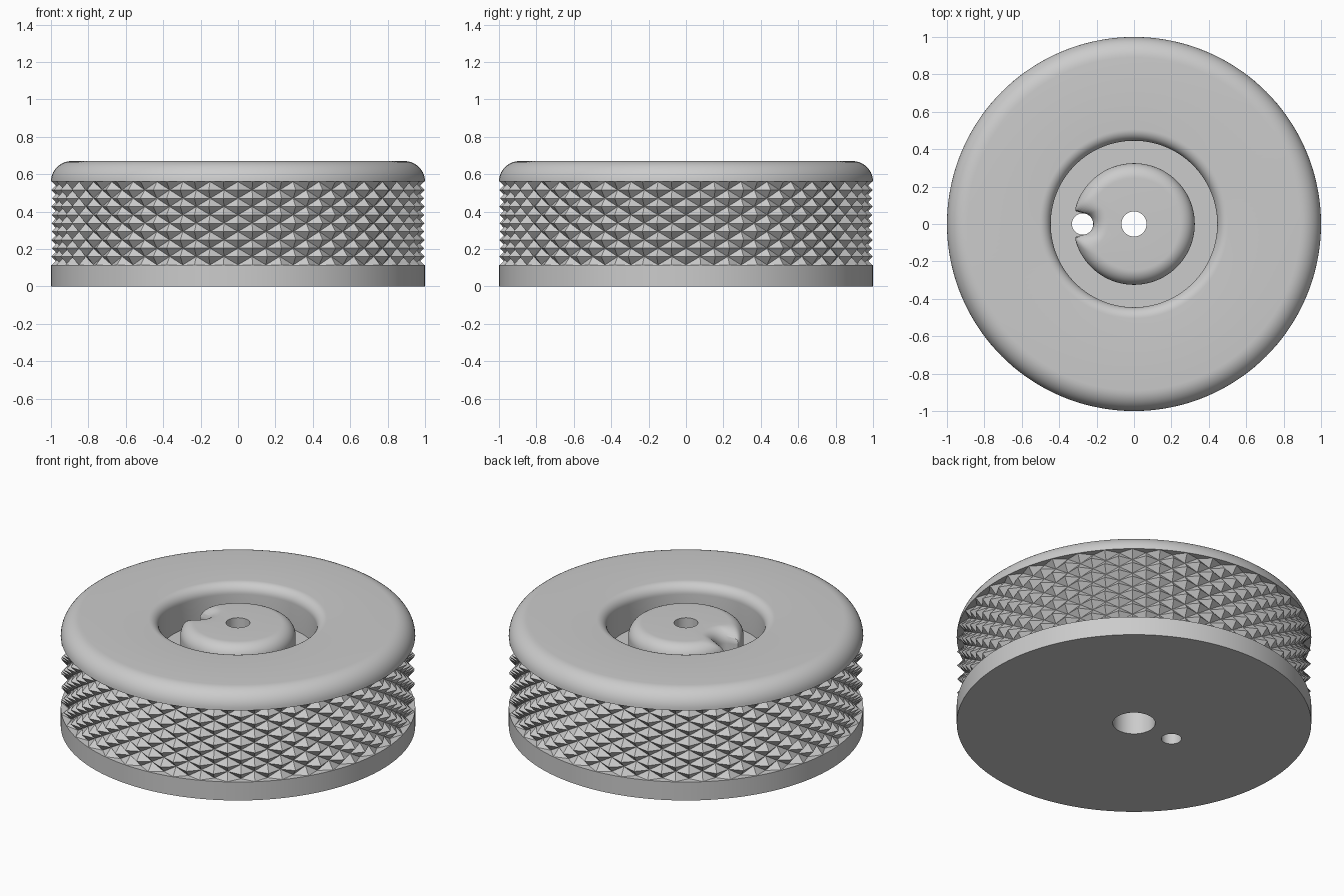
import bpy, bmesh
from math import sin, cos, pi, tau, hypot, radians

if "Cube" in bpy.data.objects:
    bpy.data.objects.remove(bpy.data.objects["Cube"], do_unlink=True)

SEG = 144
HEIGHT, FLOOR, BOSS_TOP = 0.67, 0.45, 0.64
KNURL_LOW, KNURL_HIGH = 0.115, 0.56
BORE, COUNTERBORE = 0.067, 0.12
HOLE_X, HOLE_R = -0.275, 0.057

grey = bpy.data.materials.new("plain grey")
grey.use_nodes = True
grey.diffuse_color = (0.6, 0.6, 0.6, 1)
grey.node_tree.nodes["Principled BSDF"].inputs["Base Color"].default_value = (0.6, 0.6, 0.6, 1)


def finish(bm, name, smooth=True):
    mesh = bpy.data.meshes.new(name)
    bm.to_mesh(mesh)
    bm.free()
    mesh.materials.append(grey)
    obj = bpy.data.objects.new(name, mesh)
    bpy.context.collection.objects.link(obj)
    if smooth:
        smooth_object(obj)
    return obj


def smooth_object(obj):
    bpy.ops.object.select_all(action='DESELECT')
    obj.select_set(True)
    bpy.context.view_layer.objects.active = obj
    bpy.ops.object.shade_smooth_by_angle(angle=radians(35))


def loft(rings, closed):
    """Bridge equal rings of points with quads."""
    bm = bmesh.new()
    loops = [[bm.verts.new(p) for p in ring] for ring in rings]
    pairs = list(zip(loops, loops[1:]))
    if closed:
        pairs.append((loops[-1], loops[0]))
    for a, b in pairs:
        n = len(a)
        for i in range(n):
            k = (i + 1) % n
            bm.faces.new((a[i], a[k], b[k], b[i]))
    return bm


def circle(r, z):
    return [(r * cos(tau * i / SEG), r * sin(tau * i / SEG), z) for i in range(SEG)]


def arc(cx, cz, r, start, end, steps=10):
    angles = [radians(start + (end - start) * i / steps) for i in range(steps + 1)]
    return [(cx + r * cos(a), cz + r * sin(a)) for a in angles]


# Wheel body: rim, core behind the knurl, rounded cap, recess and stepped bore
EDGE, LIP = HEIGHT - KNURL_HIGH, 0.06
profile = [(COUNTERBORE, 0), (1, 0), (1, KNURL_LOW), (0.94, KNURL_LOW), (0.94, KNURL_HIGH)]
profile += arc(1 - EDGE, KNURL_HIGH, EDGE, 0, 90)
profile += arc(0.445 + LIP, HEIGHT - LIP, LIP, 90, 180)
profile += [(0.445, FLOOR), (BORE, FLOOR), (BORE, 0.4), (COUNTERBORE, 0.4)]
bm = loft([circle(r, z) for r, z in profile], closed=True)
bmesh.ops.recalc_face_normals(bm, faces=bm.faces)
body = finish(bm, "wheel_body", smooth=False)

# Small off-centre hole through the floor
bpy.ops.mesh.primitive_cylinder_add(vertices=48, radius=HOLE_R, depth=2, location=(HOLE_X, 0, 0.3))
cutter = bpy.context.object
cutter.name = "hole_cutter"
cutter.hide_render = True
cutter.data.materials.append(grey)
cut = body.modifiers.new("small_hole", 'BOOLEAN')
cut.operation, cut.solver, cut.object = 'DIFFERENCE', 'EXACT', cutter
bpy.context.view_layer.objects.active = body
bpy.ops.object.modifier_apply(modifier=cut.name)
bpy.data.objects.remove(cutter, do_unlink=True)
smooth_object(body)


# Central boss: disc with a soft notch around the small hole and a rounded top edge
def inside_depth(x, y, blend=0.05):
    a = 0.325 - hypot(x, y)
    b = hypot(x - HOLE_X, y) - HOLE_R
    h = max(blend - abs(a - b), 0) / blend
    return min(a, b) - h * h * blend / 4


def outline_radius(angle, inset):
    r = BORE
    while inside_depth(r * cos(angle), r * sin(angle)) > inset:
        r += 0.002
    low, high = r - 0.002, r
    for _ in range(12):
        mid = (low + high) / 2
        if inside_depth(mid * cos(angle), mid * sin(angle)) > inset:
            low = mid
        else:
            high = mid
    return low


# Outline angles crowd towards the notch
turns = [2 * i / 240 - 1 for i in range(240)]
angles = [pi + pi * (0.3 * t + 0.7 * t ** 3) for t in turns]


def boss_ring(inset, z):
    radii = [outline_radius(a, inset) for a in angles]
    return [(r * cos(a), r * sin(a), z) for r, a in zip(radii, angles)]


ROUND = 0.08
rings = [boss_ring(0, FLOOR)]
for x, z in arc(-ROUND, BOSS_TOP - ROUND, ROUND, 0, 90, 12):
    rings.append(boss_ring(-x, z))
for z in (BOSS_TOP, FLOOR):
    rings.append([(BORE * cos(a), BORE * sin(a), z) for a in angles])
finish(loft(rings, closed=False), "centre_boss")

# Diamond knurl: a checkerboard of peaks and valleys, four facets to each peak
COLUMNS, ROWS = 80, 10
bm = bmesh.new()
grid = []
for j in range(ROWS + 1):
    z = KNURL_LOW + (KNURL_HIGH - KNURL_LOW) * j / ROWS
    row = []
    for i in range(COLUMNS):
        r = 0.998 if (i + j) % 2 else 0.955
        a = tau * i / COLUMNS
        row.append(bm.verts.new((r * cos(a), r * sin(a), z)))
    grid.append(row)
for j in range(ROWS + 1):
    for i in range((j + 1) % 2, COLUMNS, 2):
        for di, dj in ((1, 1), (-1, 1), (-1, -1), (1, -1)):
            if 0 <= j + dj <= ROWS:
                tri = [grid[j][i], grid[j][(i + di) % COLUMNS], grid[j + dj][i]]
                bm.faces.new(tri if di * dj > 0 else tri[::-1])
finish(bm, "diamond_knurl", smooth=False)
